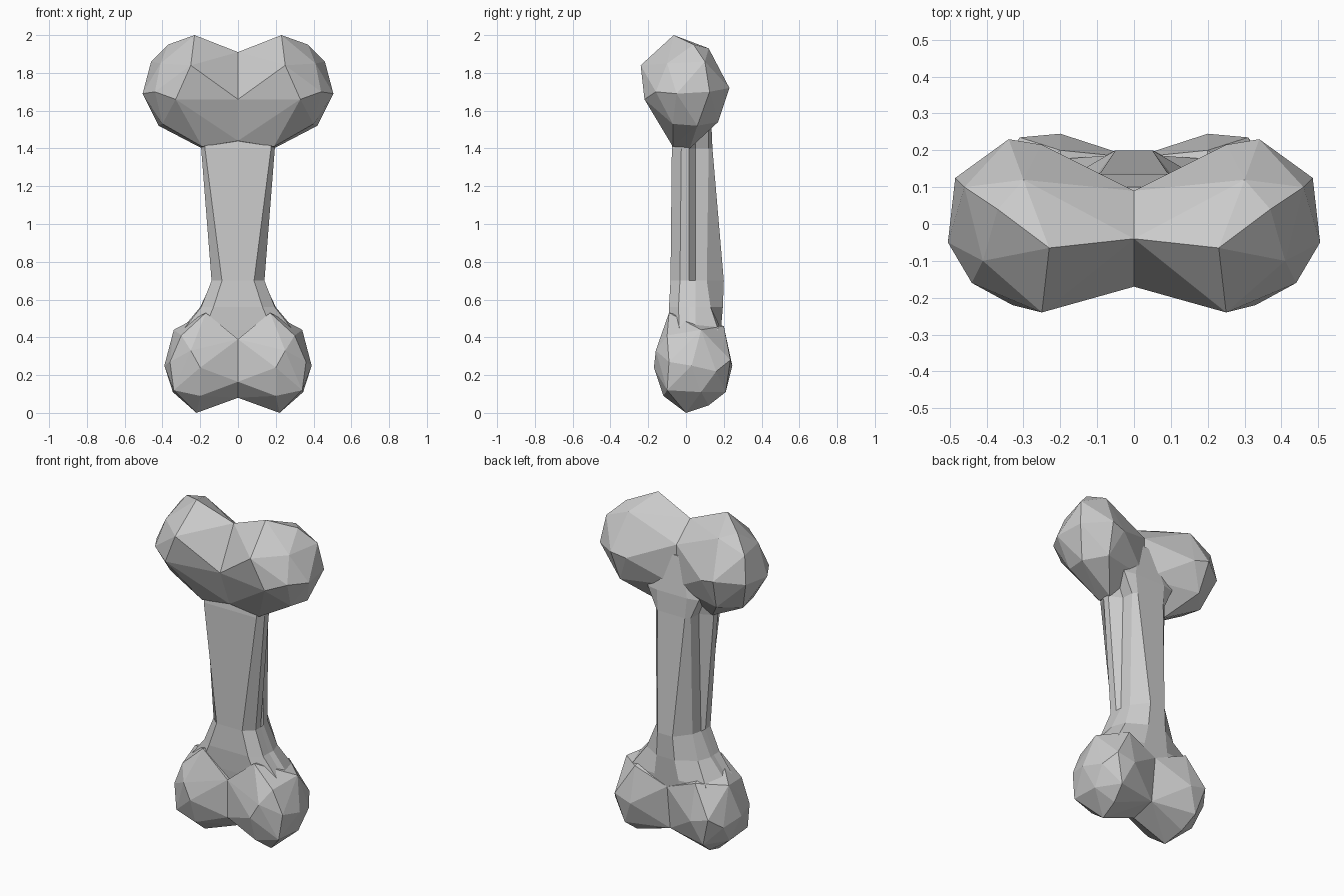
import bpy, bmesh

if "Cube" in bpy.data.objects:
    bpy.data.objects.remove(bpy.data.objects["Cube"])


def finish(name, bm):
    # keep the half open on the centre plane, then mirror it closed
    flat = [f for f in bm.faces if all(abs(v.co.x) < 1e-4 for v in f.verts)]
    bmesh.ops.delete(bm, geom=flat, context='FACES')
    me = bpy.data.meshes.new(name)
    bm.to_mesh(me)
    bm.free()
    ob = bpy.data.objects.new(name, me)
    bpy.context.collection.objects.link(ob)
    bpy.context.view_layer.objects.active = ob
    ob.modifiers.new("mirror", 'MIRROR').use_clip = True
    bpy.ops.object.modifier_apply(modifier="mirror")
    return ob


def knob(name, pts):
    bm = bmesh.new()
    vs = [bm.verts.new(p) for p in pts]
    r = bmesh.ops.convex_hull(bm, input=vs)
    junk = {g for g in r["geom_interior"] + r["geom_unused"] if isinstance(g, bmesh.types.BMVert)}
    bmesh.ops.delete(bm, geom=list(junk), context='VERTS')
    bmesh.ops.recalc_face_normals(bm, faces=bm.faces)
    return finish(name, bm)


# upper pair of knobs
upper = knob("upper_knobs", [
    (0, -.04, 1.91), (0, -.17, 1.66), (0, -.08, 1.44), (0, .09, 1.80), (0, .09, 1.55),
    (.23, -.065, 2.0), (.25, -.24, 1.84), (.33, -.22, 1.66), (.44, -.16, 1.70),
    (.505, -.05, 1.69), (.41, -.10, 1.85), (.37, .04, 1.95), (.46, .10, 1.86),
    (.485, .125, 1.70), (.34, .23, 1.72), (.30, .12, 1.93), (.25, .215, 1.70),
    (.42, .06, 1.52), (.40, -.07, 1.53), (.32, .17, 1.54), (.19, -.07, 1.41),
    (.19, .02, 1.40)])

# lower pair of knobs
lower = knob("lower_knobs", [
    (0, 0, .08), (0, -.10, .165), (0, -.10, .39), (0, .15, .12), (0, .18, .38),
    (.22, 0, 0), (.20, -.12, .09), (.20, -.17, .24), (.25, -.16, .33), (.34, -.10, .12),
    (.345, .08, .11), (.39, .03, .25), (.36, -.09, .27), (.34, .08, .44), (.30, -.10, .41),
    (.24, .12, .04), (.26, .21, .11), (.20, .245, .25), (.31, .235, .28), (.36, .16, .22),
    (.17, -.09, .53), (.20, .20, .46)])

# shaft: front flange, side groove and a narrower back ridge, flaring at both ends
# z, flat front x, flange x, front y, groove x, ridge x, ridge side y, back x, back y
sections = [(.38, .20, .31, -.08, .31, .28, .17, .08, .18),
            (.44, .18, .29, -.085, .30, .25, .17, .08, .185),
            (.56, .13, .195, -.09, .20, .17, .13, .06, .195),
            (.70, .085, .14, -.082, .135, .12, .11, .05, .20),
            (1.40, .175, .195, -.075, .12, .115, .12, .09, .14),
            (1.52, .18, .20, -.06, .17, .17, .12, .10, .135),
            (1.74, .18, .20, -.04, .18, .15, .12, .05, .10)]
bm = bmesh.new()
rings = []
for z, cx, fx, fy, gx, rx, ry, bx, by in sections:
    half = [(0, fy), (cx, fy), (fx, fy + .05), (fx, .015), (gx, .05), (rx, ry), (bx, by), (0, by)]
    rings.append([bm.verts.new((x, y, z)) for x, y in half])
n = len(rings[0])
for a, b in zip(rings, rings[1:]):
    for i in range(n):
        j = (i + 1) % n
        bm.faces.new((a[i], a[j], b[j], b[i]))
bm.faces.new(rings[0][::-1])
bm.faces.new(rings[-1])
bmesh.ops.recalc_face_normals(bm, faces=bm.faces)
bone = finish("bone", bm)

# join the parts into one skin
for part in (upper, lower):
    mod = bone.modifiers.new("union", 'BOOLEAN')
    mod.operation, mod.solver, mod.object = 'UNION', 'EXACT', part
    bpy.context.view_layer.objects.active = bone
    bpy.ops.object.modifier_apply(modifier="union")
    bpy.data.objects.remove(part)
